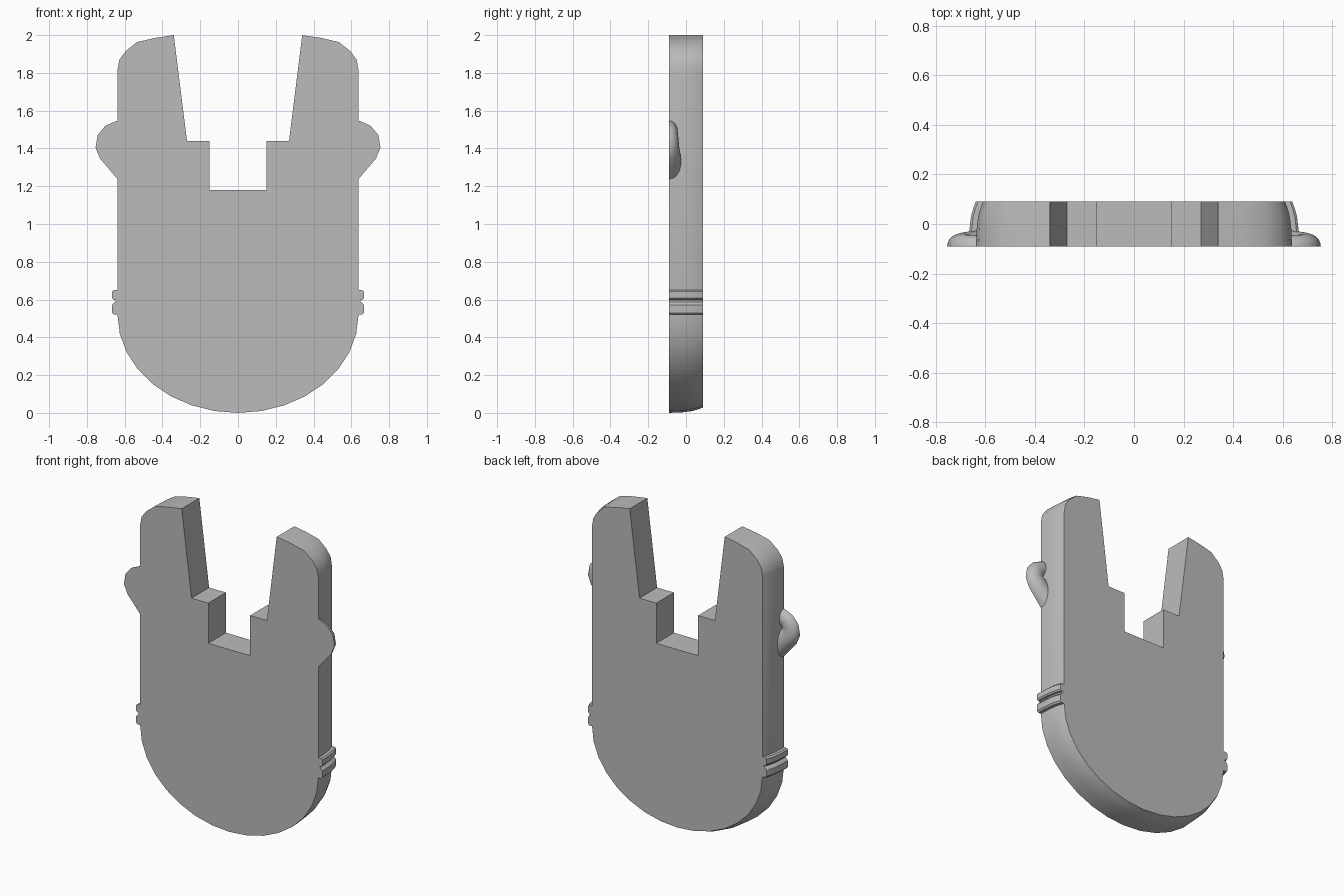
import bpy, bmesh, math
from mathutils import Vector

cube = bpy.data.objects.get("Cube")
if cube:
    bpy.data.objects.remove(cube, do_unlink=True)

# One plain grey for everything
grey = bpy.data.materials.new("plain grey")
grey.use_nodes = True
colour = (0.5, 0.5, 0.5, 1)
grey.diffuse_color = colour
grey.node_tree.nodes["Principled BSDF"].inputs["Base Color"].default_value = colour

HALF, FRONT = 0.638, -0.09
# Depth layers: y position and how far the outer wall draws inward there
LAYERS = [(FRONT, 0), (-0.02, 0.003), (0.03, 0.009), (0.06, 0.017), (0.09, 0.028)]


def loft(name, rings):
    """Skin a list of closed rings, cap both ends and shade smoothly."""
    bm = bmesh.new()
    loops = [[bm.verts.new(p) for p in ring] for ring in rings]
    count = len(loops[0])
    for a, b in zip(loops, loops[1:]):
        for i in range(count):
            j = (i + 1) % count
            bm.faces.new((a[i], a[j], b[j], b[i]))
    bm.faces.new(loops[0])
    bm.faces.new(loops[-1])
    bmesh.ops.recalc_face_normals(bm, faces=bm.faces)
    mesh = bpy.data.meshes.new(name)
    bm.to_mesh(mesh)
    bm.free()
    obj = bpy.data.objects.new(name, mesh)
    bpy.context.collection.objects.link(obj)
    mesh.materials.append(grey)
    bpy.ops.object.select_all(action='DESELECT')
    obj.select_set(True)
    bpy.context.view_layer.objects.active = obj
    bpy.ops.object.shade_smooth_by_angle(angle=math.radians(32))
    return obj


# Body: rounded bottom, straight sides, two prongs around a stepped notch
BASE = 0.52
arc = [(HALF * math.sin(t), BASE * (1 - math.cos(t)))
       for t in (math.pi / 2 * i / 8 for i in range(1, 9))]
shoulder = [(HALF, 1.815), (0.628, 1.87), (0.595, 1.915), (0.535, 1.963), (0.44, 1.985)]
notch = [(0.34, 2.0), (0.27, 1.44), (0.15, 1.44), (0.15, 1.18)]
half = arc + shoulder + notch
outline = [(0, 0)] + half + [(-x, z) for x, z in reversed(half)]


def draw_in(x, z, inset):
    """Move an outer wall point inward, leaving the notch walls straight."""
    if (abs(x), z) in notch:
        return x, z
    if z < BASE:
        return x - inset * x / HALF, z + inset * (1 - z / BASE)
    pull = (abs(x) - 0.34) / (HALF - 0.34)
    return x - math.copysign(inset * pull, x), z


rings = []
for y, inset in LAYERS:
    moved = [draw_in(x, z, inset) for x, z in outline]
    rings.append([(x, y, z) for x, z in moved])
loft("body", rings)

# Profiles for the paired side details
rib_half = [(0.59, 0), (0.658, 0), (0.667, 0.01), (0.667, 0.05), (0.66, 0.06)]
rib_profile = ([(x, 0.52 + z) for x, z in rib_half] + [(0.649, 0.588), (0.649, 0.597)]
               + [(x, 0.65 - z * 0.85) for x, z in reversed(rib_half)])

# Lug path: x, z, half width, depth
lug_path = [(0.57, 1.492, 0.052, 0.045), (0.635, 1.494, 0.053, 0.045),
            (0.668, 1.478, 0.054, 0.047), (0.690, 1.450, 0.057, 0.05),
            (0.694, 1.415, 0.061, 0.053), (0.678, 1.385, 0.065, 0.058),
            (0.635, 1.335, 0.065, 0.064), (0.57, 1.258, 0.065, 0.066)]

for side, sign in (("left", 1), ("right", -1)):
    loft(side + "_ribs", [[(sign * (x - inset), y, z) for x, z in rib_profile]
                          for y, inset in LAYERS])

    # Curled lug with a flat front and a rounded back
    rings = []
    for i, (x, z, width, depth) in enumerate(lug_path):
        before, after = lug_path[max(i - 1, 0)], lug_path[min(i + 1, len(lug_path) - 1)]
        along = Vector((after[0] - before[0], after[1] - before[1])).normalized()
        ring = []
        for k in range(13):
            a = math.pi * k / 12
            c = width * math.cos(a)
            ring.append((sign * (x - along.y * c), FRONT + depth * math.sin(a), z + along.x * c))
        rings.append(ring)
    loft(side + "_lug", rings)
